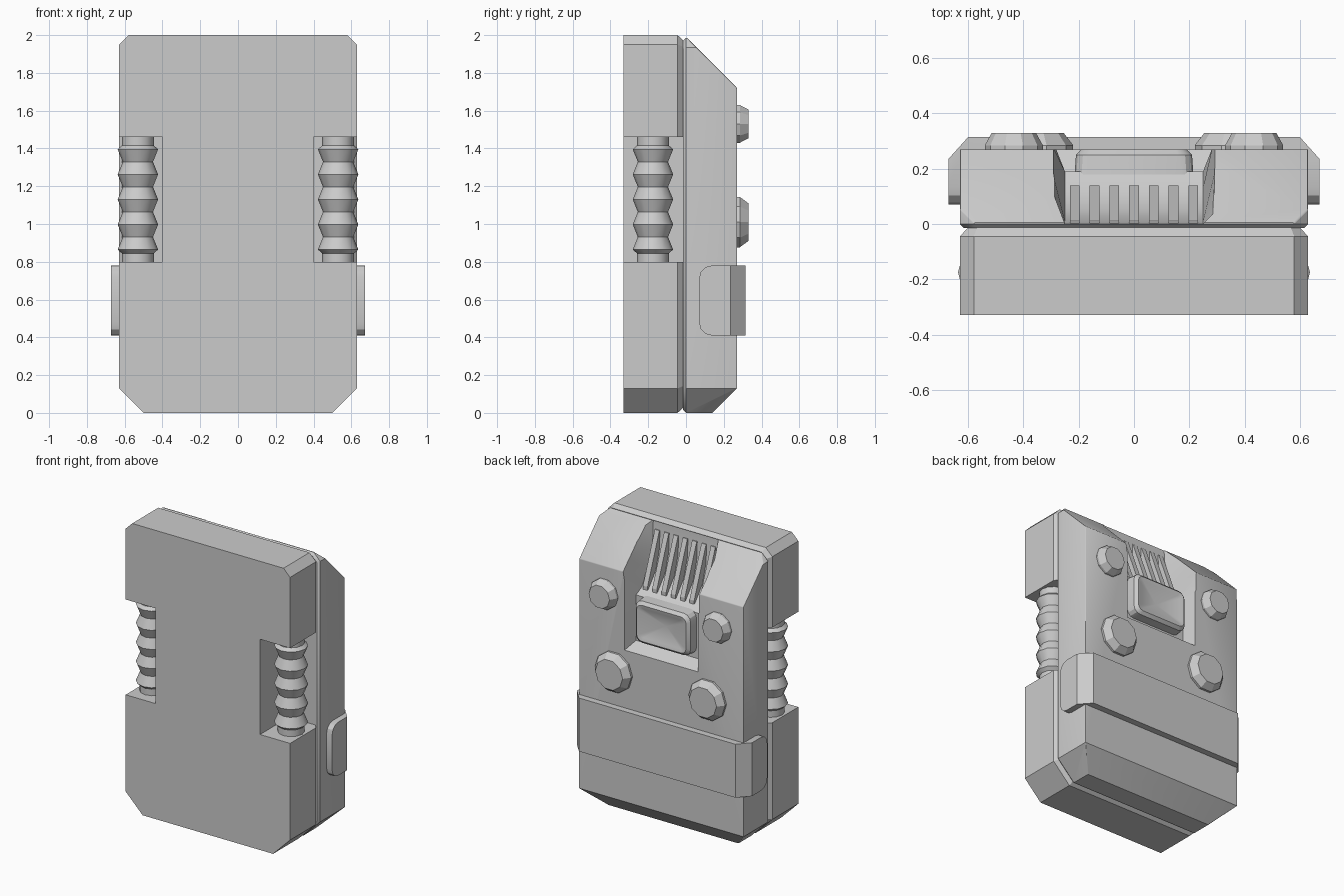
import bpy, bmesh, math
from mathutils import Vector

if "Cube" in bpy.data.objects:
    bpy.data.objects.remove(bpy.data.objects["Cube"])

grey = bpy.data.materials.new("plain_grey")
grey.diffuse_color = (0.6, 0.6, 0.6, 1)
grey.use_nodes = True
grey.node_tree.nodes["Principled BSDF"].inputs["Base Color"].default_value = grey.diffuse_color


def finish(name, bm, smooth=None):
    bmesh.ops.recalc_face_normals(bm, faces=bm.faces)
    me = bpy.data.meshes.new(name)
    bm.to_mesh(me)
    bm.free()
    ob = bpy.data.objects.new(name, me)
    bpy.context.collection.objects.link(ob)
    me.materials.append(grey)
    if smooth:
        shade(ob, smooth)
    return ob


def shade(ob, angle):
    bpy.ops.object.select_all(action='DESELECT')
    ob.select_set(True)
    bpy.context.view_layer.objects.active = ob
    bpy.ops.object.shade_smooth_by_angle(angle=math.radians(angle))


def loft(rings, caps=True):
    """Skin a list of equal-length point rings."""
    bm = bmesh.new()
    loops = [[bm.verts.new(p) for p in r] for r in rings]
    n = len(loops[0])
    for a, b in zip(loops, loops[1:]):
        for i in range(n):
            bm.faces.new((a[i], a[(i + 1) % n], b[(i + 1) % n], b[i]))
    if caps:
        bm.faces.new(loops[0])
        bm.faces.new(loops[-1])
    bmesh.ops.recalc_face_normals(bm, faces=bm.faces)
    return bm


def cut(ob, cutter):
    m = ob.modifiers.new("cut", 'BOOLEAN')
    m.operation, m.solver, m.object = 'DIFFERENCE', 'EXACT', cutter
    cutter.hide_render = True
    bpy.ops.object.select_all(action='DESELECT')
    ob.select_set(True)
    bpy.context.view_layer.objects.active = ob
    bpy.ops.object.modifier_apply(modifier=m.name)
    bpy.data.objects.remove(cutter)


def box(x0, x1, y0, y1, z0, z1):
    return loft([[(x0, y0, z), (x1, y0, z), (x1, y1, z), (x0, y1, z)] for z in (z0, z1)])


def outline(y, inset=0.0, top=2.0):
    """Chamfered body outline, small corners on top and large ones below."""
    w, t, b = 0.63 - inset, top - inset, inset
    ct, cb = 0.05 - inset * 0.58, 0.13 - inset * 0.58
    half = [(w - cb, b), (w, b + cb), (w, t - ct), (w - ct, t)]
    return [(x, y, z) for x, z in half] + [(-x, y, z) for x, z in reversed(half)]


# Front slab with a chamfered rear rim and two side notches
slab = finish("front_slab", loft([outline(-0.33), outline(-0.045), outline(-0.012, 0.03)]))
for s in (-1, 1):
    xs = sorted((s * 0.40, s * 0.8))
    cut(slab, finish("notch_cutter", box(*xs, -0.5, 0.1, 0.80, 1.46)))

# Rear shell: prism trimmed by a sloping top and bottom, rim softened
bm = loft([outline(-0.015, top=1.985), outline(0.27, top=1.985)])
for co, no in (((0, 0.27, 1.72), (0, 1, 1)), ((0, 0.27, 0.13), (0, 1, -1))):
    geo = bm.verts[:] + bm.edges[:] + bm.faces[:]
    r = bmesh.ops.bisect_plane(bm, geom=geo, plane_co=co, plane_no=no, clear_outer=True)
    bmesh.ops.contextual_create(bm, geom=[e for e in r['geom_cut'] if isinstance(e, bmesh.types.BMEdge)])
bmesh.ops.recalc_face_normals(bm, faces=bm.faces)
bm.normal_update()


def rear_edge(e):
    n = [f.normal for f in e.link_faces]
    return (len(n) == 2 and max(v.y for v in n) > 0.1 and min(v.y for v in n) > -0.1
            and all(abs(v.z) < 0.9 for v in n) and n[0].angle(n[1]) > 0.2)


front_rim = [e for e in bm.edges if any(f.normal.y < -0.9 for f in e.link_faces)]
bmesh.ops.bevel(bm, geom=front_rim, offset=0.015, segments=1, affect='EDGES')
bm.normal_update()
rim = [e for e in bm.edges if min(v.co.y for v in e.verts) > -0.005 and rear_edge(e)]
bmesh.ops.bevel(bm, geom=rim, offset=0.045, segments=2, profile=0.5, affect='EDGES', clamp_overlap=True)
shell = finish("rear_shell", bm)

# Recess running from the middle of the shell to its top edge
outer = [(0.33, 1.145), (0.33, 1.60), (0.33, 1.745), (0.23, 1.845), (0.14, 1.935), (0.05, 2.04)]
inner = [(0.19, 1.225), (0.19, 1.54), (0.13, 1.57), (0.05, 1.67), (0.01, 1.80), (0.0, 2.0)]
rings = [[(-0.25, *i), (0.25, *i), (0.305, *o), (-0.305, *o)] for i, o in zip(inner, outer)]
cut(shell, finish("recess_cutter", loft(rings)))
shade(shell, 32)

# Vent ribs in the upper recess
for k in range(7):
    x = (k - 3) * 0.0715
    tri = [(-0.005, 1.93), (0.01, 1.93), (0.14, 1.59), (0.14, 1.56), (-0.005, 1.56)]
    finish("vent_rib", loft([[(x + d, *p) for p in tri] for d in (-0.0175, 0.0175)]))


# Dished square panel in the recess
def rounded(y, hx, hz, r):
    pts = []
    for q, (sx, sz) in enumerate(((1, 1), (-1, 1), (-1, -1), (1, -1))):
        for j in range(4):
            a = math.pi / 2 * (q + j / 3)
            pts.append((sx * (hx - r) + r * math.cos(a), y, 1.40 + sz * (hz - r) + r * math.sin(a)))
    return pts


bm = loft([rounded(0.18, 0.215, 0.15, 0.05), rounded(0.25, 0.21, 0.145, 0.05),
           rounded(0.27, 0.19, 0.125, 0.04), rounded(0.265, 0.165, 0.10, 0.02)])
bm.faces.ensure_lookup_table()
dish = max(bm.faces, key=lambda f: f.calc_center_median().y if len(f.verts) > 4 else -9)
c = bmesh.ops.poke(bm, faces=[dish])['verts'][0]
c.co.y = 0.215
finish("dished_panel", bm, 25)

# Four tapered buttons
for s in (-1, 1):
    for x, z, r0, r1 in ((0.435, 1.53, 0.105, 0.08), (0.36, 1.01, 0.14, 0.105)):
        ring = lambda y, r: [(s * x + r * math.cos(math.tau * i / 10), y,
                              z + r * math.sin(math.tau * i / 10)) for i in range(10)]
        finish("button", loft([ring(0.25, r0), ring(0.285, r0), ring(0.33, r1)]))

# Band wrapped around the lower shell, with clipped front ends
half = [(0.672, 0.07), (0.672, 0.235), (0.60, 0.315)]
plan = half + [(-x, y) for x, y in reversed(half)]
bm = loft([[(x, y, z) for x, y in plan] for z in (0.41, 0.78)])
ends = [e for e in bm.edges if all(abs(v.co.y - 0.07) < 1e-4 for v in e.verts)
        and abs(e.verts[0].co.z - e.verts[1].co.z) < 1e-4]
bmesh.ops.bevel(bm, geom=ends, offset=0.065, segments=3, profile=0.5, affect='EDGES')
finish("band", bm, 20)

# Ribbed grips standing in the side notches
prof = [(0.79, 0.085), (0.845, 0.085)]
prof += [(0.865 + 0.0663 * i, 0.107 if i % 2 == 0 else 0.08) for i in range(9)]
prof += [(1.415, 0.085), (1.47, 0.085)]
for s in (-1, 1):
    rings = [[(s * 0.53 + r * math.cos(math.tau * i / 12), -0.175 + r * math.sin(math.tau * i / 12), z)
              for i in range(12)] for z, r in prof]
    finish("ribbed_grip", loft(rings), 31)
